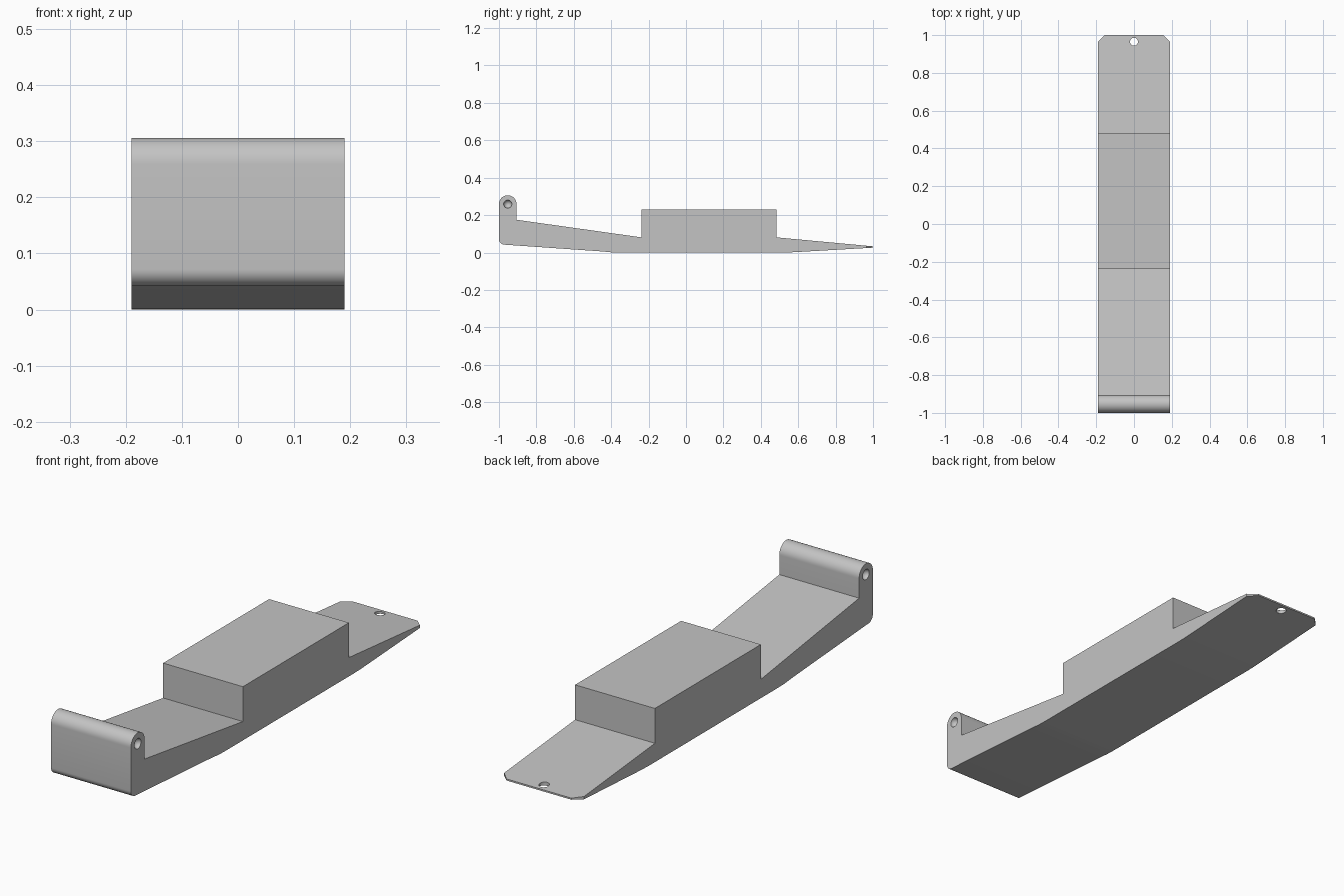
import bpy, bmesh, math
from mathutils import Matrix, Vector

cube = bpy.data.objects.get("Cube")
if cube:
    bpy.data.objects.remove(cube, do_unlink=True)

HALF_WIDTH = 0.19
PIVOT = (-0.953, 0.259)
PIVOT_R = 0.047

grey = bpy.data.materials.new("light_grey")
grey.use_nodes = True
colour = (0.55, 0.55, 0.55, 1)
grey.diffuse_color = colour
grey.node_tree.nodes["Principled BSDF"].inputs["Base Color"].default_value = colour


def arc(cy, cz, r, start, end, n):
    """Points along an arc in the side plane, angles in degrees."""
    angles = [math.radians(start + (end - start) * i / n) for i in range(n + 1)]
    return [(cy + r * math.cos(a), cz + r * math.sin(a)) for a in angles]


def finish(name, bm):
    bmesh.ops.recalc_face_normals(bm, faces=bm.faces)
    mesh = bpy.data.meshes.new(name)
    bm.to_mesh(mesh)
    bm.free()
    mesh.materials.append(grey)
    obj = bpy.data.objects.new(name, mesh)
    bpy.context.collection.objects.link(obj)
    return obj


def prism(name, points, direction):
    """Extrude a closed outline along a vector."""
    bm = bmesh.new()
    face = bm.faces.new([bm.verts.new(p) for p in points])
    side = bmesh.ops.extrude_face_region(bm, geom=[face])["geom"]
    bmesh.ops.translate(bm, vec=Vector(direction),
                        verts=[v for v in side if isinstance(v, bmesh.types.BMVert)])
    return finish(name, bm)


def cut(target, cutter):
    cutter.hide_render = True
    cutter.hide_viewport = True
    mod = target.modifiers.new(cutter.name, 'BOOLEAN')
    mod.operation = 'DIFFERENCE'
    mod.solver = 'EXACT'
    mod.object = cutter


# Side profile: rounded heel, shallow curved base, thin tail, raised block, hinge
profile = arc(-0.97, 0.072, 0.03, 180, 266, 8)
profile += [(-0.45, 0.006), (-0.4, 0.001), (-0.36, 0), (0.52, 0), (0.56, 0.001), (0.6, 0.003)]
profile += [(1, 0.026), (1, 0.033), (0.483, 0.081), (0.483, 0.231),
            (-0.238, 0.231), (-0.238, 0.081), (-0.906, 0.175)]
profile += arc(*PIVOT, PIVOT_R, 0, 180, 24)
body = prism("strap_body", [(-HALF_WIDTH, y, z) for y, z in profile], (2 * HALF_WIDTH, 0, 0))

# Blind conical-bottomed pivot holes in both ends of the hinge
for side, label in ((-1, "right"), (1, "left")):
    bm = bmesh.new()
    for r1, r2, start, depth in ((0.022, 0.022, -0.02, 0.02),):
        bmesh.ops.create_uvsphere(bm, u_segments=24, v_segments=12, radius=r1)
    bmesh.ops.transform(bm, verts=bm.verts,
                        matrix=Matrix.Translation((side * HALF_WIDTH, *PIVOT))
                        @ Matrix.Rotation(math.pi / 2, 4, 'Y'))
    cut(body, finish("pivot_hole_cutter_" + label, bm))

# Round hole through the tail
ring = [(0.021 * math.cos(i * math.tau / 32), 0.965 + 0.021 * math.sin(i * math.tau / 32), -0.1)
        for i in range(32)]
cut(body, prism("tail_hole_cutter", ring, (0, 0, 0.3)))

# Clipped tail corners
for side, label in ((-1, "right"), (1, "left")):
    corner = [(side * 0.155, 1, -0.1), (side * 0.19, 0.965, -0.1),
              (side * 0.29, 0.865, -0.1), (side * 0.29, 1.1, -0.1), (side * 0.055, 1.1, -0.1)]
    cut(body, prism("corner_cutter_" + label, corner, (0, 0, 0.3)))

# Bake the cuts and smooth the curved surfaces
bpy.context.view_layer.update()
baked = bpy.data.meshes.new_from_object(
    body.evaluated_get(bpy.context.evaluated_depsgraph_get()))
body.modifiers.clear()
body.data = baked
for obj in list(bpy.data.objects):
    if "cutter" in obj.name:
        bpy.data.objects.remove(obj, do_unlink=True)
bpy.ops.object.select_all(action='DESELECT')
body.select_set(True)
bpy.context.view_layer.objects.active = body
bpy.ops.object.shade_smooth_by_angle(angle=math.radians(25))
